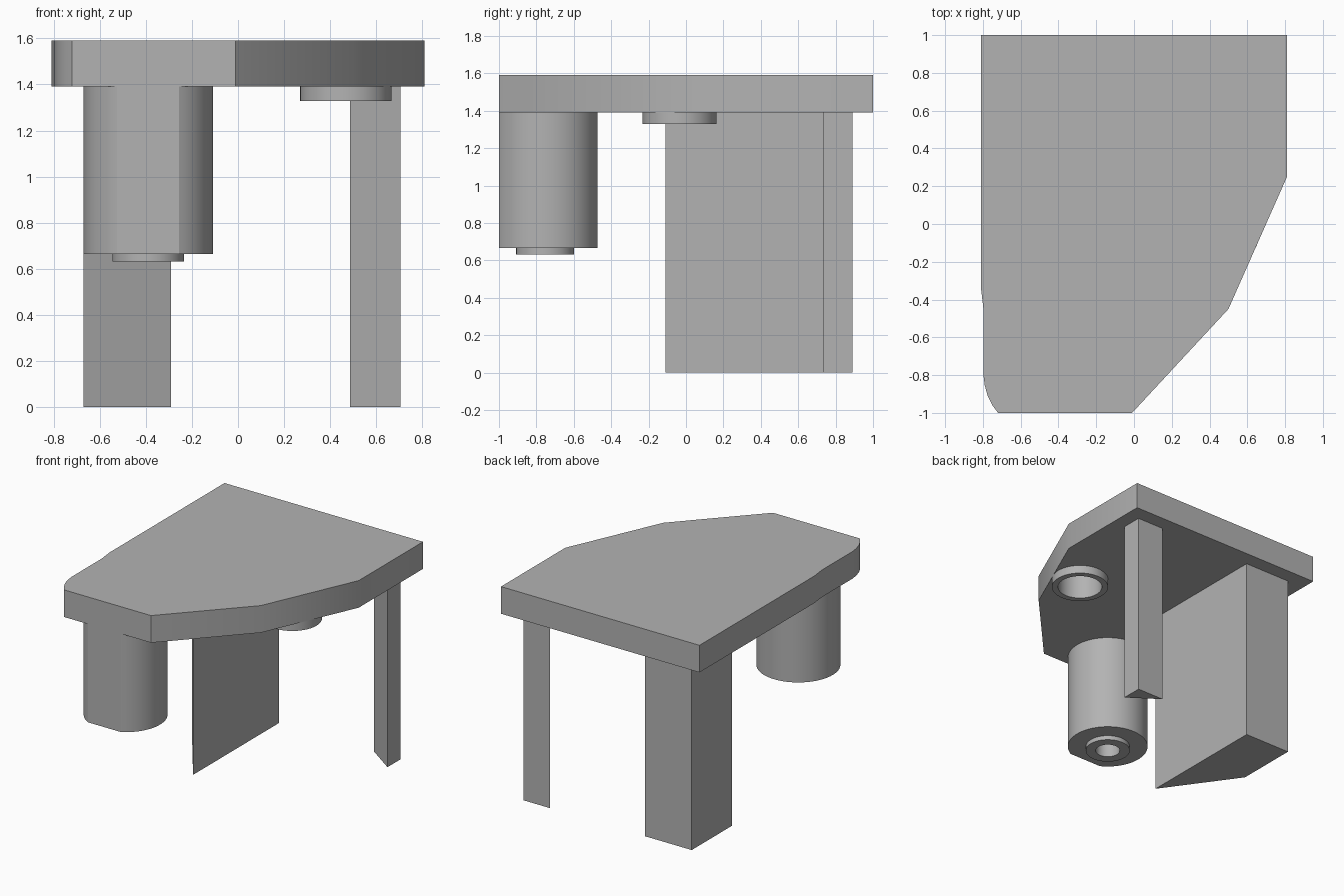
import bpy, bmesh, math

if "Cube" in bpy.data.objects:
    bpy.data.objects.remove(bpy.data.objects["Cube"])

grey = bpy.data.materials.new("light grey")
grey.diffuse_color = (0.45, 0.45, 0.45, 1)
grey.use_nodes = True
grey.node_tree.nodes["Principled BSDF"].inputs["Base Color"].default_value = grey.diffuse_color


def prism(name, outline, z0, z1):
    """Extrude a counter-clockwise outline from z0 to z1."""
    bm = bmesh.new()
    base = bm.faces.new([bm.verts.new((x, y, z0)) for x, y in outline])
    top = bmesh.ops.extrude_face_region(bm, geom=[base])["geom"]
    bmesh.ops.translate(bm, vec=(0, 0, z1 - z0),
                        verts=[v for v in top if isinstance(v, bmesh.types.BMVert)])
    bmesh.ops.recalc_face_normals(bm, faces=bm.faces)
    mesh = bpy.data.meshes.new(name)
    bm.to_mesh(mesh)
    bm.free()
    mesh.materials.append(grey)
    ob = bpy.data.objects.new(name, mesh)
    bpy.context.collection.objects.link(ob)
    return ob


def arc(cx, cy, r, a0=0.0, a1=math.tau, n=64):
    full = a1 - a0 > math.tau - 1e-6
    steps = n if full else n - 1
    return [(cx + r * math.cos(a0 + (a1 - a0) * i / steps),
             cy + r * math.sin(a0 + (a1 - a0) * i / steps)) for i in range(n)]


def activate(ob):
    bpy.ops.object.select_all(action='DESELECT')
    ob.select_set(True)
    bpy.context.view_layer.objects.active = ob


def bore(ob, cx, cy, r, z0, z1):
    """Cut a round hole and discard the cutter."""
    cutter = prism("cutter", arc(cx, cy, r), z0, z1)
    cutter.hide_render = True
    mod = ob.modifiers.new("bore", 'BOOLEAN')
    mod.operation = 'DIFFERENCE'
    mod.solver = 'EXACT'
    mod.object = cutter
    activate(ob)
    bpy.ops.object.modifier_apply(modifier=mod.name)
    bpy.data.objects.remove(cutter)


UNDER, TOP = 1.39, 1.59

# table top with one rounded corner and a faceted right front
table_top = prism("table_top", [
    (-0.81, 1), (-0.81, -0.34), (-0.797, -0.45), (-0.797, -0.80),
    (-0.79, -0.855), (-0.775, -0.91), (-0.75, -0.96), (-0.72, -1),
    (-0.01, -1), (0.50, -0.45), (0.81, 0.25), (0.81, 1)], UNDER, TOP)

# legs: broad slanted one at the left, slim triangular one at the right
left_leg = prism("left_leg", [(-0.29, -0.11), (-0.29, 0.89), (-0.67, 0.89), (-0.67, 0.42)], 0, UNDER)
right_leg = prism("right_leg", [(0.705, 0.735), (0.705, 0.89), (0.485, 0.89)], 0, UNDER)

# hanging drum, cut flat at the front, with a collar under it
DX, DY, DR = -0.39, -0.753, 0.281
flat = math.asin((-1 - DY) / DR)
drum = prism("hanging_drum", arc(DX, DY, DR, flat, math.pi - flat), 0.665, UNDER)
collar = prism("drum_collar", arc(DX, DY, 0.155), 0.632, 0.665)
bore(drum, DX, DY, 0.085, 0.5, 1.0)
bore(collar, DX, DY, 0.085, 0.5, 1.0)

# ring under the table top, its recess running up into the top
ring = prism("under_ring", arc(0.468, -0.035, 0.198), 1.328, UNDER)
bore(ring, 0.468, -0.035, 0.155, 1.2, 1.5)
bore(table_top, 0.468, -0.035, 0.155, 1.2, 1.54)

for ob in (table_top, left_leg, right_leg, drum, collar, ring):
    activate(ob)
    bpy.ops.object.shade_smooth_by_angle(angle=math.radians(30))
